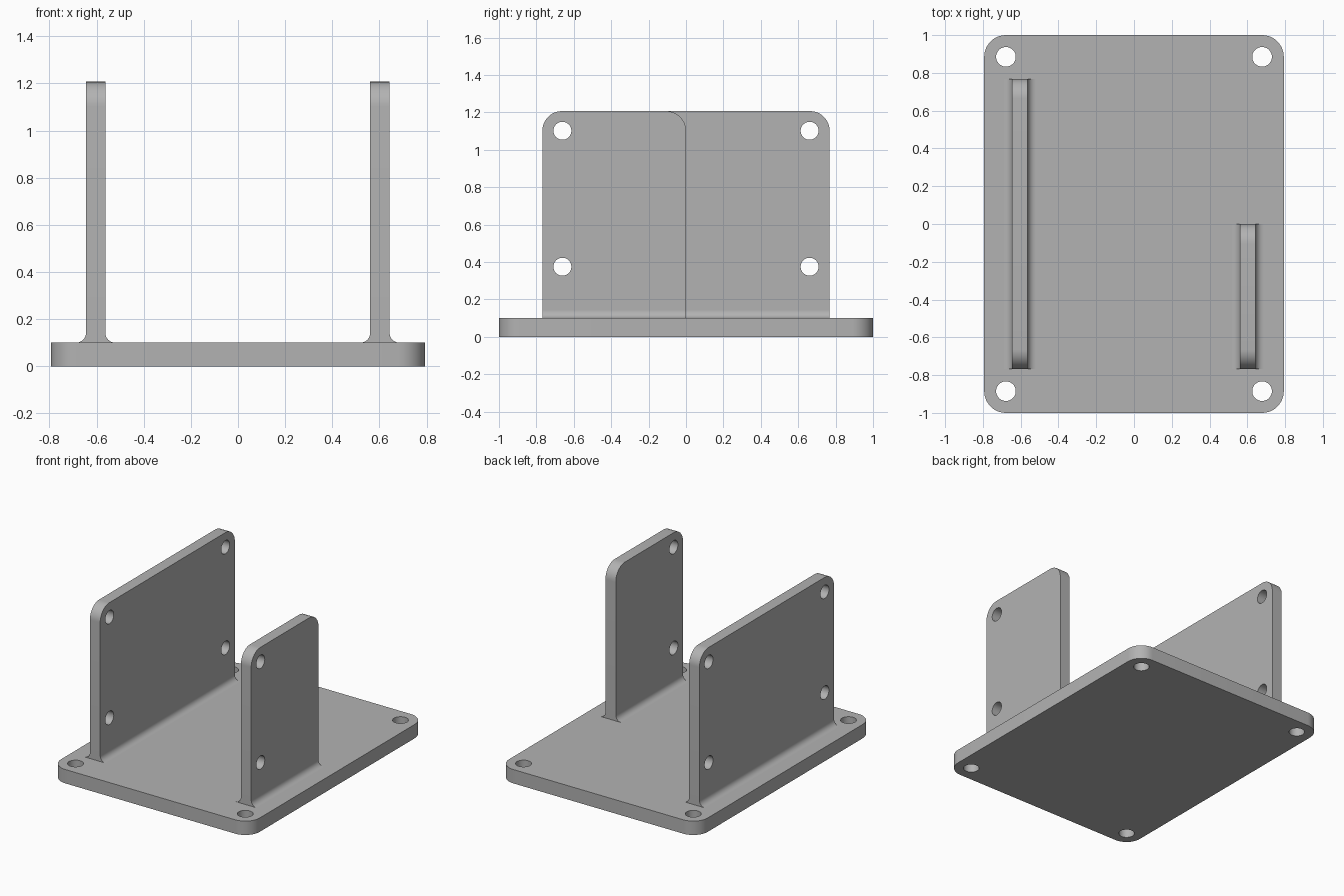
import bpy, bmesh
from math import pi, sin, cos, radians
from mathutils import Matrix, Vector

cube = bpy.data.objects.get("Cube")
if cube:
    bpy.data.objects.remove(cube)

grey = bpy.data.materials.new("plain_grey")
grey.use_nodes = True
grey.diffuse_color = (0.448, 0.448, 0.448, 1)
grey.node_tree.nodes["Principled BSDF"].inputs["Base Color"].default_value = grey.diffuse_color

# Maps sketch (u, v, depth) to (depth, y, z) or (x, depth, z)
SIDE = Matrix(((0, 0, 1), (1, 0, 0), (0, 1, 0)))
FRONT = Matrix(((1, 0, 0), (0, 0, 1), (0, 1, 0)))
FLAT = Matrix.Identity(3)


def arc(cx, cy, r, start, end, steps):
    angles = [start + (end - start) * i / steps for i in range(steps + 1)]
    return [(cx + r * cos(a), cy + r * sin(a)) for a in angles]


def circle(cx, cy, r):
    return arc(cx, cy, r, 0, 2 * pi, 40)[:-1]


def plate(name, loops, low, high, axes):
    """Fill an outline with holes, then extrude it between two depths."""
    bm = bmesh.new()
    for loop in loops:
        verts = [bm.verts.new((u, v, low)) for u, v in loop]
        for a, b in zip(verts, verts[1:] + verts[:1]):
            bm.edges.new((a, b))
    bmesh.ops.triangle_fill(bm, use_beauty=True, use_dissolve=False, edges=bm.edges[:])
    out = bmesh.ops.extrude_face_region(bm, geom=bm.faces[:])
    moved = [g for g in out["geom"] if isinstance(g, bmesh.types.BMVert)]
    bmesh.ops.translate(bm, verts=moved, vec=Vector((0, 0, high - low)))
    bm.transform(axes.to_4x4())
    bmesh.ops.recalc_face_normals(bm, faces=bm.faces[:])
    mesh = bpy.data.meshes.new(name)
    bm.to_mesh(mesh)
    bm.free()
    mesh.materials.append(grey)
    obj = bpy.data.objects.new(name, mesh)
    bpy.context.collection.objects.link(obj)
    bpy.ops.object.select_all(action="DESELECT")
    obj.select_set(True)
    bpy.context.view_layer.objects.active = obj
    bpy.ops.object.shade_smooth_by_angle(angle=radians(30))


# Base plate with rounded corners and four screw holes
W, D, T, R = 0.793, 1.0, 0.1, 0.115
outline = []
for i, (sx, sy) in enumerate(((1, 1), (-1, 1), (-1, -1), (1, -1))):
    outline += arc(sx * (W - R), sy * (D - R), R, i * pi / 2, (i + 1) * pi / 2, 12)
holes = [circle(x, y, 0.052) for x in (-0.678, 0.678) for y in (-0.885, 0.885)]
plate("base_plate", [outline] + holes, 0, T, FLAT)

# Upright walls with rounded tops, screw holes and a fillet along each foot
TOP, CR, HALF, FR = 1.207, 0.105, 0.041, 0.042


def wall(name, x, y0, y1, hole_ys):
    edge = [(y0, T), (y1, T)]
    edge += arc(y1 - CR, TOP - CR, CR, 0, pi / 2, 12)
    edge += arc(y0 + CR, TOP - CR, CR, pi / 2, pi, 12)
    bores = [circle(y, z, 0.048) for y in hole_ys for z in (0.375, 1.102)]
    plate(name, [edge] + bores, x - HALF, x + HALF, SIDE)
    for side, label in ((-1, "right"), (1, "left")):
        curve = arc(HALF + FR, T + FR, FR, pi, 1.5 * pi, 8)
        wedge = [(HALF, T)] + curve
        plate(f"{name}_{label}_fillet", [[(x + side * u, v) for u, v in wedge]], y0, y1, FRONT)


wall("long_wall", -0.604, -0.768, 0.768, (-0.661, 0.661))
wall("short_wall", 0.602, -0.768, 0.0, (-0.661,))
